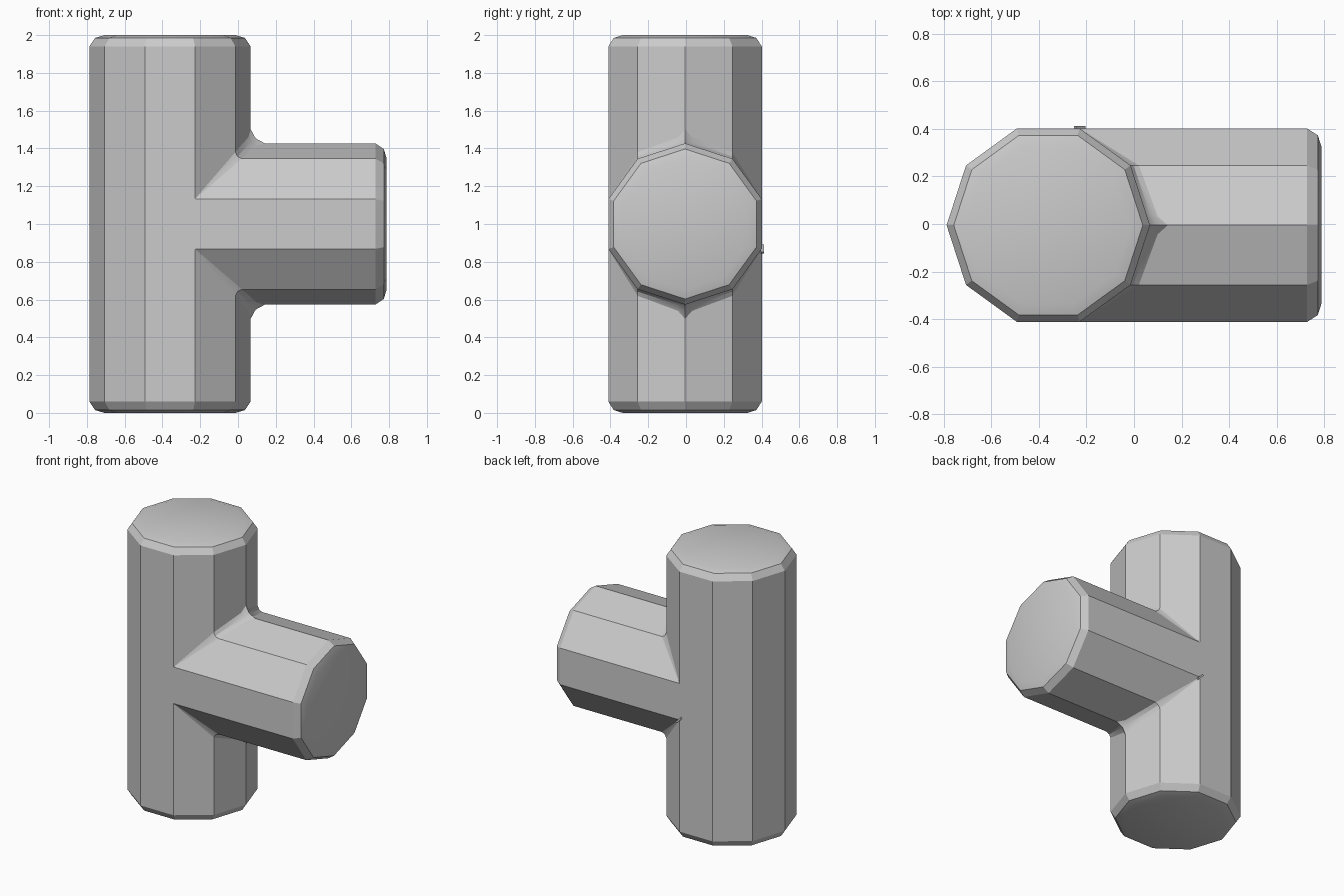
import bpy, bmesh, math
from mathutils import Matrix, Vector

cube = bpy.data.objects.get("Cube")
if cube:
    bpy.data.objects.remove(cube, do_unlink=True)

SIDES, R = 10, 0.427
AXIS_X, AXIS_Y, MID_Z = -0.36, -0.005, 1.0
SIDE_Y = R * math.cos(math.pi / SIDES)

grey = bpy.data.materials.new("plain grey")
grey.use_nodes = True
colour = (0.6, 0.6, 0.6, 1)
grey.diffuse_color = colour
grey.node_tree.nodes["Principled BSDF"].inputs["Base Color"].default_value = colour


def make_object(name, bm):
    bmesh.ops.recalc_face_normals(bm, faces=bm.faces)
    mesh = bpy.data.meshes.new(name)
    bm.to_mesh(mesh)
    bm.free()
    mesh.materials.append(grey)
    obj = bpy.data.objects.new(name, mesh)
    bpy.context.collection.objects.link(obj)
    return obj


def prism(name, profile, matrix):
    """Ten-sided prism through (radius, height) rings, capped at both ends."""
    bm = bmesh.new()
    rings = []
    for r, h in profile:
        angles = [math.tau * i / SIDES for i in range(SIDES)]
        rings.append([bm.verts.new((r * math.cos(a), r * math.sin(a), h)) for a in angles])
    for low, high in zip(rings, rings[1:]):
        for i in range(SIDES):
            j = (i + 1) % SIDES
            bm.faces.new((low[i], low[j], high[j], high[i]))
    bm.faces.new(rings[0][::-1])
    bm.faces.new(rings[-1])
    bm.transform(matrix)
    return make_object(name, bm)


def rounded_end(h):
    return [(R, h - 0.06), (R - 0.03, h - 0.015), (R - 0.08, h)]


# Upright trunk with both ends rounded
top = rounded_end(1.0)
trunk = prism("trunk", [(r, -h) for r, h in reversed(top)] + top,
              Matrix.Translation((AXIS_X, AXIS_Y, MID_Z)))

# Side branch, rounded at its free end
branch = prism("branch", [(R, 0)] + rounded_end(0.787 - AXIS_X),
               Matrix.Translation((AXIS_X, AXIS_Y, MID_Z)) @ Matrix.Rotation(math.pi / 2, 4, "Y"))

# Join the branch to the trunk
union = trunk.modifiers.new("join", "BOOLEAN")
union.operation = "UNION"
union.solver = "EXACT"
union.object = branch
bpy.context.view_layer.objects.active = trunk
bpy.ops.object.modifier_apply(modifier=union.name)
bpy.data.objects.remove(branch, do_unlink=True)

# Small fillets along the two seams: (reach from axis, sideways, fillet size)
step = math.tau / SIDES
corner = [Vector((R * math.cos(k * step), R * math.sin(k * step))) for k in (2, 1, 0)]
near = corner[1].lerp(corner[2], 0.85)
half = [(corner[0], 0.0), (corner[1], 0.035), (near, 0.045), (corner[2], 0.075)]
seam = [(p.x, p.y, d) for p, d in half]
seam += [(x, -y, d) for x, y, d in reversed(seam[:-1])]
bm = bmesh.new()
for sign in (1, -1):
    rows = []
    for x, y, d in seam:
        offsets = ((0, d), (d * 0.35, d * 0.35), (d, 0))
        rows.append([bm.verts.new((AXIS_X + x + dx, AXIS_Y + y, MID_Z + sign * (x + dz)))
                     for dx, dz in offsets])
    for a, b in zip(rows, rows[1:]):
        for i in range(2):
            quad = (a[i], b[i], b[i + 1], a[i + 1])
            bm.faces.new(quad if sign > 0 else quad[::-1])
bmesh.ops.remove_doubles(bm, verts=bm.verts, dist=0.0001)
fillet = make_object("seam_fillet", bm)
# Open strips: make sure they face outward, away from the trunk axis
if sum(f.normal.x * f.area for f in fillet.data.polygons) < 0:
    fillet.data.flip_normals()

# Tiny raised sliver at the lower back end of the seam
bm = bmesh.new()
bmesh.ops.create_cube(bm, size=1, matrix=Matrix.Translation(
    (AXIS_X + corner[0].x, AXIS_Y + SIDE_Y + 0.003, MID_Z - corner[0].x))
    @ Matrix.Rotation(math.pi / 4, 4, "Y") @ Matrix.Diagonal((0.055, 0.016, 0.012, 1)))
nub = make_object("seam_nub", bm)

# Smooth shading with sharp edges kept
for obj in (trunk, fillet, nub):
    bpy.ops.object.select_all(action="DESELECT")
    obj.select_set(True)
    bpy.context.view_layer.objects.active = obj
    bpy.ops.object.shade_smooth_by_angle(angle=math.radians(30))
